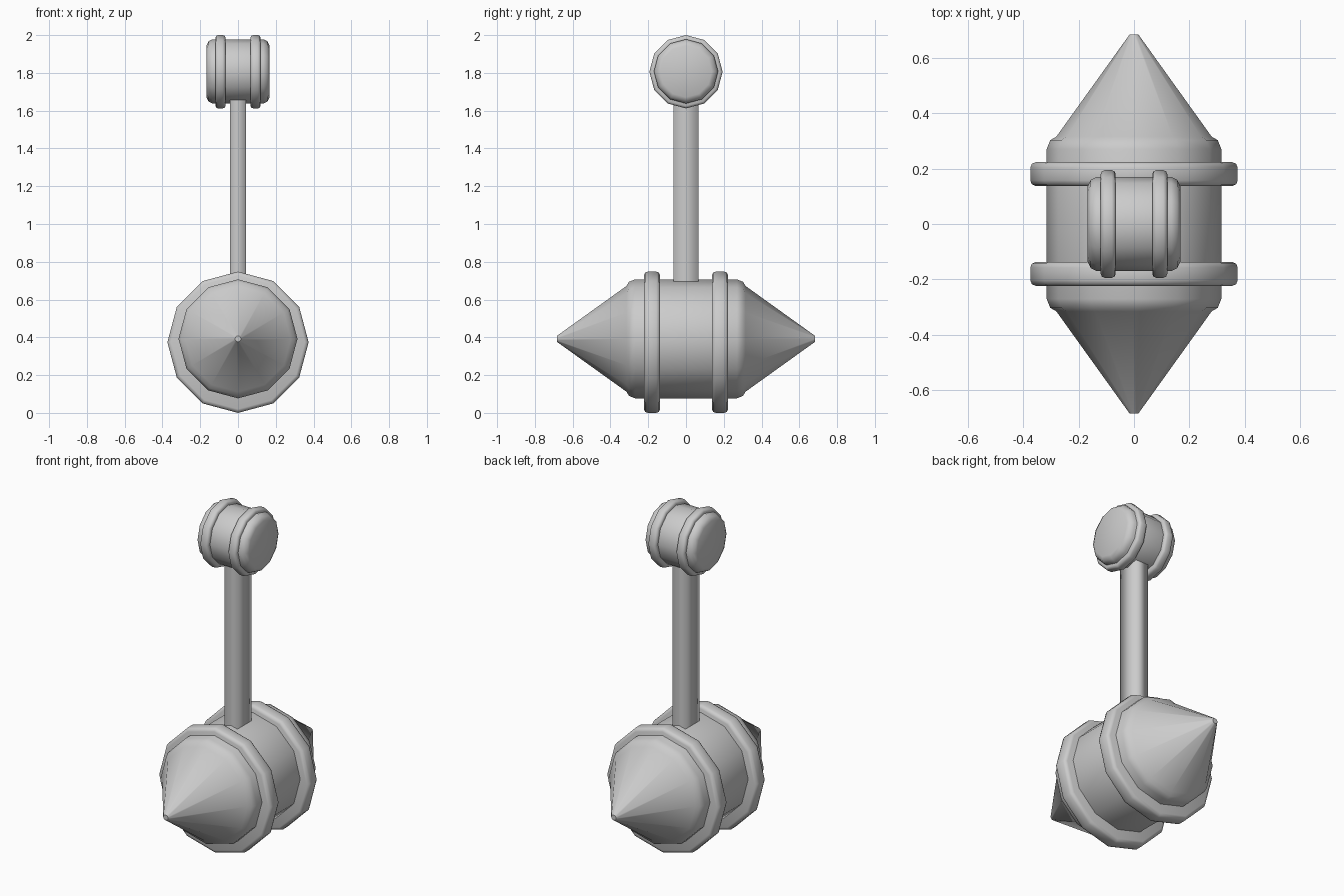
import bpy
import bmesh
import math

default = bpy.data.objects.get("Cube")
if default:
    bpy.data.objects.remove(default, do_unlink=True)

# Single plain grey used throughout
grey = bpy.data.materials.new("plain grey")
grey.use_nodes = True
grey.diffuse_color = (0.6, 0.6, 0.6, 1)
grey.node_tree.nodes["Principled BSDF"].inputs["Base Color"].default_value = (0.6, 0.6, 0.6, 1)

SIDES = 12


def finish(name, bm, angle):
    bmesh.ops.recalc_face_normals(bm, faces=bm.faces)
    mesh = bpy.data.meshes.new(name)
    bm.to_mesh(mesh)
    bm.free()
    mesh.materials.append(grey)
    obj = bpy.data.objects.new(name, mesh)
    bpy.context.collection.objects.link(obj)
    bpy.ops.object.select_all(action='DESELECT')
    obj.select_set(True)
    bpy.context.view_layer.objects.active = obj
    bpy.ops.object.shade_smooth_by_angle(angle=math.radians(angle))
    return obj


def lathe(name, axis, height, half_profile, offset=0.0):
    """Turn a profile, mirrored about its middle, around the x or y axis."""
    profile = [(-d, r) for d, r in half_profile] + half_profile[::-1]
    bm = bmesh.new()
    rings = []
    for along, radius in profile:
        ring = []
        for i in range(SIDES):
            a = math.tau * i / SIDES
            side, up = radius * math.cos(a), height + radius * math.sin(a)
            d = along + offset
            ring.append(bm.verts.new((side, d, up) if axis == 'y' else (d, side, up)))
        rings.append(ring)
    for lower, upper in zip(rings, rings[1:]):
        for i in range(SIDES):
            j = (i + 1) % SIDES
            bm.faces.new((lower[i], lower[j], upper[j], upper[i]))
    bm.faces.new(rings[0])
    bm.faces.new(rings[-1])
    return finish(name, bm, 50)


def band(name, axis, height, offset, radius, half, bevel):
    """Rounded collar around a drum."""
    profile = [(half, radius - bevel), (half - bevel * 0.3, radius - bevel * 0.3),
               (half - bevel, radius)]
    return lathe(name, axis, height, profile, offset)


# Large lower drum with a cone at each end
lathe("pointed_drum", 'y', 0.392,
      [(0.683, 0.016), (0.315, 0.28), (0.302, 0.302), (0.27, 0.315)])

# Small upper drum lying across
lathe("top_drum", 'x', 1.808, [(0.167, 0.137), (0.156, 0.159), (0.134, 0.17)])

# Paired collars on both drums
for label, s in (("first", -1), ("second", 1)):
    band("pointed_drum_collar_" + label, 'y', 0.374, s * 0.18, 0.374, 0.043, 0.02)
    band("top_drum_collar_" + label, 'x', 1.806, s * 0.093, 0.194, 0.027, 0.014)

# Flat post, its open ends buried in the drums
bm = bmesh.new()
bmesh.ops.create_cube(bm, size=1)
for v in bm.verts:
    v.co = (v.co.x * 0.086, v.co.y * 0.134, 1.17 + v.co.z)
bmesh.ops.recalc_face_normals(bm, faces=bm.faces)
caps = [f for f in bm.faces if abs(f.normal.z) > 0.9]
bmesh.ops.delete(bm, geom=caps, context='FACES_ONLY')
finish("post", bm, 100)
